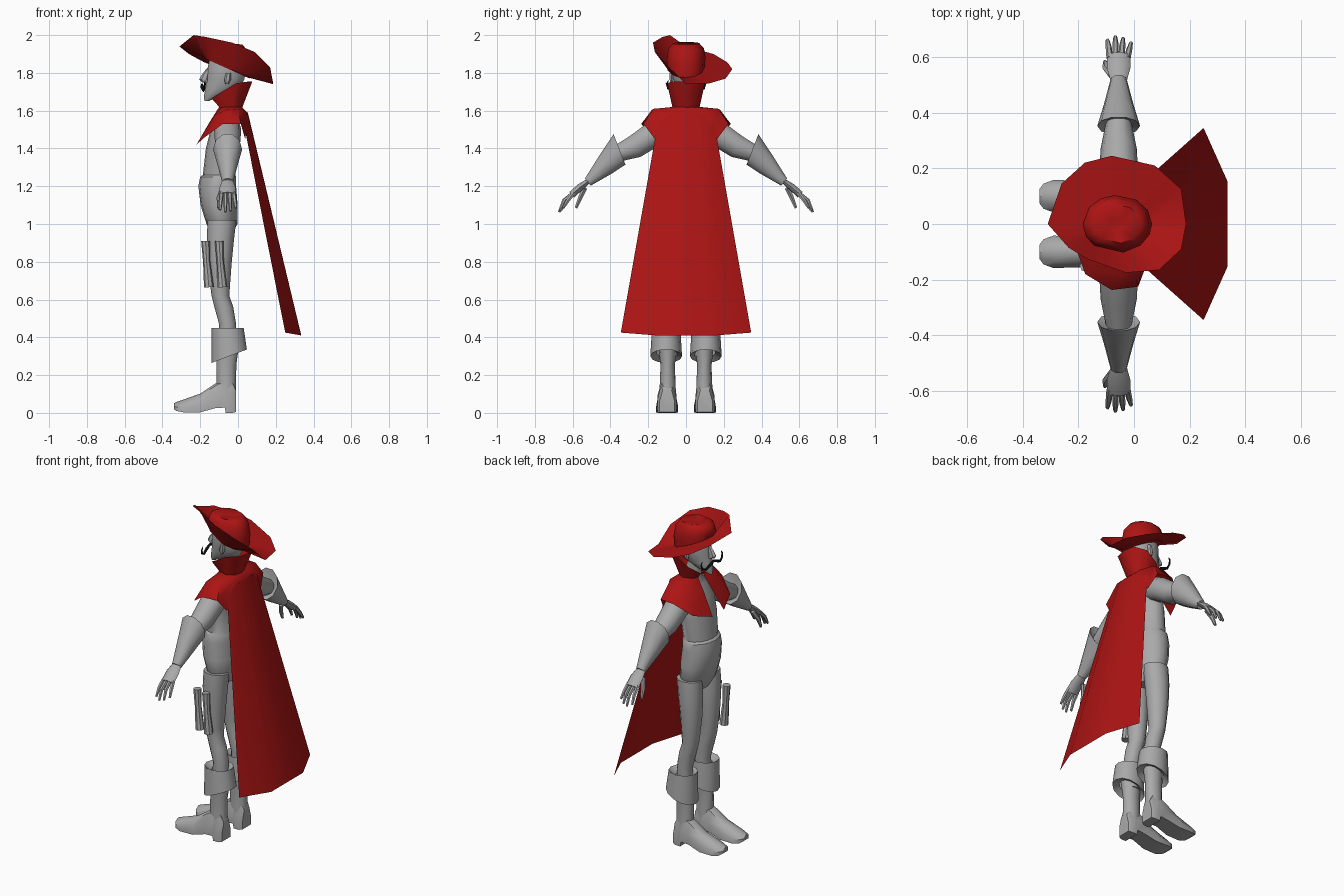
import bpy, bmesh, math
from mathutils import Vector

cube = bpy.data.objects.get("Cube")
if cube:
    bpy.data.objects.remove(cube, do_unlink=True)


def material(name, colour):
    mat = bpy.data.materials.new(name)
    mat.use_nodes = True
    mat.diffuse_color = (*colour, 1)
    mat.node_tree.nodes["Principled BSDF"].inputs["Base Color"].default_value = (*colour, 1)
    return mat


GREY = material("plain grey", (0.4, 0.4, 0.4))
RED = material("deep red", (0.42, 0.007, 0.007))
BLACK = material("black", (0.01, 0.01, 0.01))


def skin(name, rings, mat, closed=True, caps=True, angle=40):
    """Join rows of points with quads, optionally wrapping round and capping."""
    bm = bmesh.new()
    rows = [[bm.verts.new(p) for p in ring] for ring in rings]
    count = len(rows[0])
    for low, high in zip(rows, rows[1:]):
        for i in range(count if closed else count - 1):
            j = (i + 1) % count
            bm.faces.new((low[i], low[j], high[j], high[i]))
    if closed and caps:
        bm.faces.new(rows[0])
        bm.faces.new(rows[-1])
    bmesh.ops.recalc_face_normals(bm, faces=bm.faces[:])
    mesh = bpy.data.meshes.new(name)
    bm.to_mesh(mesh)
    bm.free()
    mesh.materials.append(mat)
    mesh.shade_smooth()
    mesh.set_sharp_from_angle(angle=math.radians(angle))
    obj = bpy.data.objects.new(name, mesh)
    bpy.context.collection.objects.link(obj)
    return obj


def ring(centre, a, b, count):
    c, a, b = Vector(centre), Vector(a), Vector(b)
    turns = [math.tau * i / count for i in range(count)]
    return [c + a * math.cos(t) + b * math.sin(t) for t in turns]


def stack(name, sections, mat, y=0, count=12):
    """Level oval sections: height, centre x, half depth, half width."""
    skin(name, [ring((cx, y, z), (rx, 0, 0), (0, ry, 0), count)
                for z, cx, rx, ry in sections], mat)


def tube(name, path, radii, mat, count=8, flat=1):
    """Round or flattened tube whose rings follow the path."""
    pts = [Vector(p) for p in path]
    rings = []
    for i, p in enumerate(pts):
        d = (pts[min(i + 1, len(pts) - 1)] - pts[max(i - 1, 0)]).normalized()
        b = d.cross(Vector((1, 0, 0))).normalized()
        a = b.cross(d)
        rings.append(ring(p, a * radii[i], b * radii[i] * flat, count))
    skin(name, rings, mat)


def sheet(name, half_rows):
    """Open cloth, mirrored across the middle; each row ends on the middle."""
    rows = [row + [(x, -y, z) for x, y, z in reversed(row[:-1])] for row in half_rows]
    skin(name, rows, RED, closed=False, angle=60)


# Trunk with waistband and neck
stack("torso", [
    (.94, -.085, .05, .08), (1.0, -.085, .082, .135), (1.1, -.1, .098, .14),
    (1.2, -.11, .1, .13), (1.25, -.105, .095, .128), (1.26, -.1, .086, .118),
    (1.4, -.085, .085, .13), (1.5, -.07, .075, .135), (1.57, -.055, .055, .1),
    (1.61, -.05, .043, .05), (1.72, -.06, .04, .045)], GREY, count=16)

# Head with a pointed chin
stack("head", [
    (1.65, -.168, .01, .01), (1.68, -.13, .05, .035), (1.72, -.08, .092, .055),
    (1.77, -.065, .1, .07), (1.83, -.06, .1, .077), (1.88, -.06, .09, .07)],
    GREY, count=14)
stack("nose", [(1.75, -.17, .02, .014), (1.765, -.18, .026, .017),
               (1.79, -.172, .02, .012), (1.825, -.155, .01, .008)], GREY, count=6)

# Legs, boots, arms and gloves on both sides
for side, s in (("left", -1), ("right", 1)):
    stack(side + "_leg", [
        (.3, -.06, .045, .042), (.47, -.055, .045, .045), (.56, -.075, .05, .048),
        (.62, -.093, .047, .048), (.68, -.095, .053, .054), (.8, -.097, .064, .062),
        (.92, -.093, .072, .068), (1.02, -.085, .076, .064)], GREY, y=s * .088)

    stack(side + "_boot_shaft", [
        (.06, -.06, .05, .045), (.15, -.062, .052, .042), (.25, -.062, .053, .038),
        (.36, -.055, .06, .05)], GREY, y=s * .097)

    # Foot sections run from heel to toe: x, half width, sole, top
    foot = [(-.01, .04, .005, .13), (-.03, .05, 0, .17), (-.065, .05, 0, .18),
            (-.07, .05, .028, .18), (-.12, .048, .025, .155), (-.2, .056, .003, .102),
            (-.29, .058, .003, .07), (-.325, .045, .01, .058), (-.34, .025, .02, .05)]
    rings = []
    for x, w, low, top in foot:
        y = s * .1
        rings.append([(x, y - w, low), (x, y + w, low), (x, y + w, low + (top - low) * .45),
                      (x, y + w * .6, top - .012), (x, y, top),
                      (x, y - w * .6, top - .012), (x, y - w, low + (top - low) * .45)])
    skin(side + "_foot", rings, GREY)

    # Turned-down boot cuff, hanging lower in front
    cuff = []
    for z, slope, rx, ry, cx in ((.42, 0, .045, .045, -.055), (.45, 0, .085, .075, -.055),
                                 (.3, .38, .094, .084, -.047), (.32, .38, .06, .05, -.055)):
        pts = ring((cx, s * .105, z), (rx, 0, slope * rx), (0, ry, 0), 12)
        cuff.append(pts)
    skin(side + "_boot_cuff", cuff, GREY, caps=False)

    # Sleeve and flared gauntlet
    tube(side + "_sleeve", [(-.055, s * .1, 1.51), (-.055, s * .18, 1.47),
                            (-.055, s * .27, 1.41), (-.055, s * .37, 1.37)],
         [.07, .07, .065, .045], GREY, count=10)
    gauntlet = [((.37, 1.38), (.01, .03), .035), ((.352, 1.395), (.033, .085), .077),
                ((.43, 1.31), (.035, .048), .053), ((.52, 1.222), (.016, .02), .029)]
    skin(side + "_gauntlet", [ring((-.055, s * y, z), (w, 0, 0), (0, s * by, bz), 10)
                              for (y, z), (by, bz), w in gauntlet], GREY)

    # Hand, fingers and thumb
    tube(side + "_palm", [(-.055, s * .51, 1.232), (-.055, s * .56, 1.195),
                          (-.055, s * .605, 1.155)], [.028, .042, .042], GREY, flat=.45)
    for i, name in enumerate(("index", "middle", "ring", "little")):
        base, tip = -.087 + i * .021, -.095 + i * .028
        reach = (0, .012, .006, -.01)[i]
        tube(f"{side}_{name}_finger",
             [(base, s * .595, 1.165), ((base + tip) / 2, s * (.635 + reach), 1.125),
              (tip, s * (.66 + reach), 1.075 - reach)],
             [.012, .011, .007], GREY, count=6)
    tube(side + "_thumb", [(-.08, s * .535, 1.19), (-.1, s * .56, 1.14),
                           (-.104, s * .582, 1.085)], [.014, .013, .008], GREY, count=6)

    # Ear and curled moustache half
    stack(side + "_ear", [(1.74, -.06, .008, .006), (1.765, -.055, .018, .012),
                          (1.8, -.05, .014, .012)], GREY, y=s * .076, count=6)
    tube(side + "_moustache", [(-.19, 0, 1.738), (-.189, s * .035, 1.722),
                               (-.183, s * .07, 1.706), (-.178, s * .095, 1.718),
                               (-.175, s * .103, 1.742), (-.175, s * .092, 1.76)],
         [.007, .009, .007, .006, .005, .002], BLACK, count=6)

# Two tubes strapped to the left thigh
for name, x, y in (("front", -.172, -.15), ("rear", -.1, -.168)):
    tube(name + "_thigh_tube", [(x, y, .91), (x + .006, y, .8), (x + .018, y, .665)],
         [.023, .019, .026], GREY)

# Shoulder cape, standing collar and long cape
sheet("shoulder_cape", [
    [(-.1, .025, 1.62), (-.085, .05, 1.62), (-.05, .07, 1.62),
     (-.01, .06, 1.62), (.015, .03, 1.62), (.02, 0, 1.62)],
    [(-.15, .035, 1.54), (-.125, .13, 1.575), (-.06, .18, 1.605),
     (0, .17, 1.61), (.04, .1, 1.6), (.05, 0, 1.59)],
    [(-.22, .055, 1.42), (-.175, .18, 1.46), (-.08, .237, 1.53),
     (.015, .225, 1.53), (.038, .165, 1.45), (.055, 0, 1.56)]])
sheet("collar", [
    [(-.1, .025, 1.62), (-.08, .055, 1.61), (-.03, .07, 1.61), (.01, .045, 1.61), (.02, 0, 1.61)],
    [(-.14, .055, 1.665), (-.085, .09, 1.7), (-.01, .1, 1.745), (.06, .07, 1.755), (.076, 0, 1.755)]])
sheet("long_cape", [
    [(.025, .145, 1.56), (.05, .07, 1.59), (.052, 0, 1.59)],
    [(.25, .345, .425), (.335, .155, .41), (.335, 0, .41)]])

# Wide tilted hat: brim outline starts in front and runs round by the right side
HAT_X = -.06
brim = [(-.31, 0, 1.94), (-.26, .145, 1.9), (-.177, .22, 1.855), (-.08, .245, 1.82),
        (.075, .21, 1.77), (.17, .125, 1.745), (.187, 0, 1.74), (.17, -.09, 1.83),
        (.09, -.165, 1.91), (-.03, -.175, 1.96), (-.17, -.125, 1.99), (-.235, -.085, 2.0)]


def crown_ring(scale, height, tilt):
    pts = []
    for x, y, z in brim:
        t = math.atan2(y, x - HAT_X)
        dx = scale * .12 * math.cos(t)
        pts.append((HAT_X + dx, scale * .1 * math.sin(t), height - tilt * dx))
    return pts


skin("hat_brim", [brim, crown_ring(1, 1.83, .45)], RED, caps=False, angle=60)
skin("hat_crown", [crown_ring(1, 1.825, .45), crown_ring(1.04, 1.88, .3),
                   crown_ring(.95, 1.93, .15), crown_ring(.7, 1.957, .08),
                   crown_ring(.2, 1.945, 0)], RED, angle=60)
